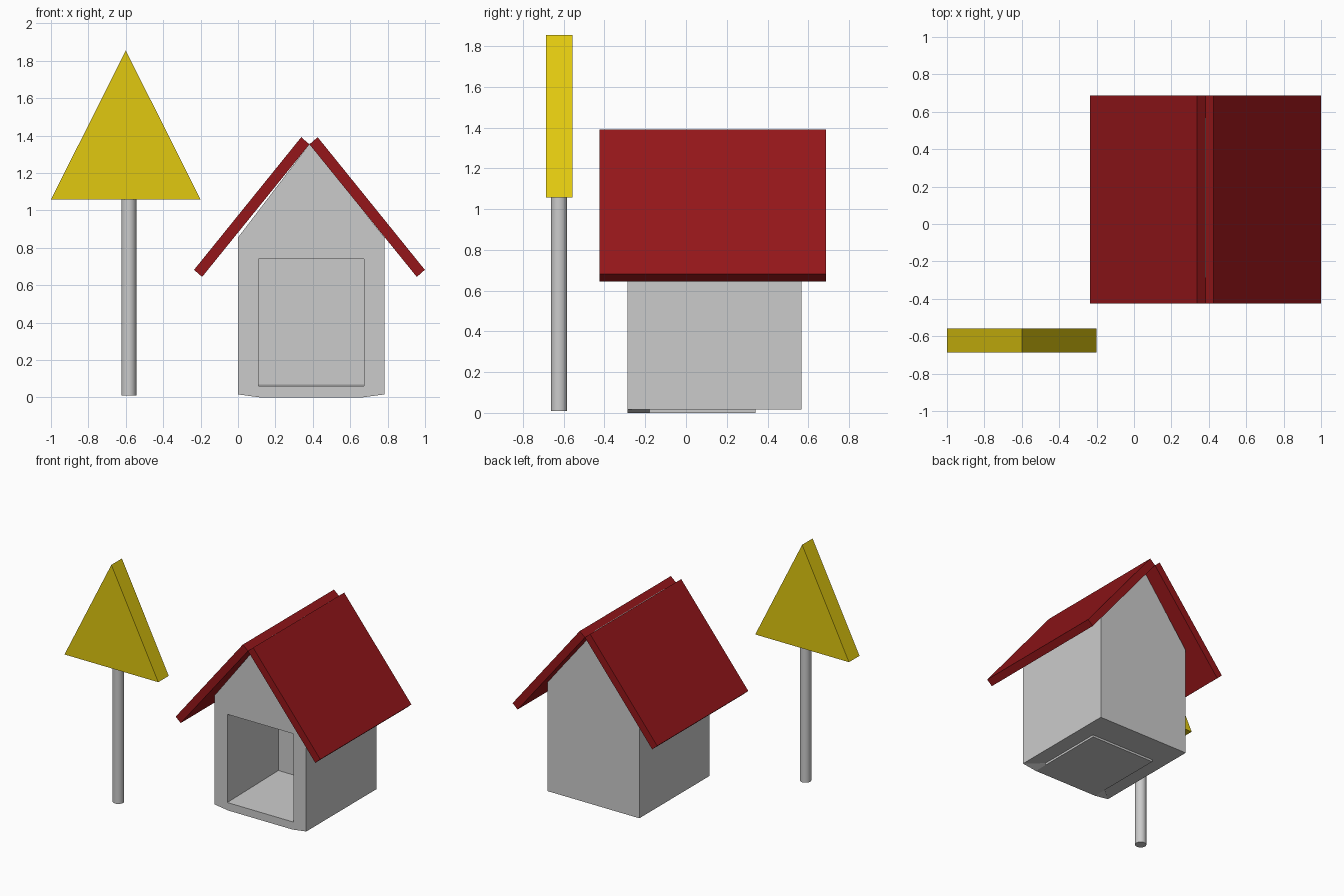
import bpy, bmesh

if "Cube" in bpy.data.objects:
    bpy.data.objects.remove(bpy.data.objects["Cube"])


def material(name, color):
    mat = bpy.data.materials.new(name)
    mat.diffuse_color = (*color, 1)
    mat.use_nodes = True
    mat.node_tree.nodes["Principled BSDF"].inputs["Base Color"].default_value = mat.diffuse_color
    return mat


def loft(name, ring_a, ring_b, mat=None):
    """Closed solid between two matching rings of 3D points."""
    bm = bmesh.new()
    a = [bm.verts.new(p) for p in ring_a]
    b = [bm.verts.new(p) for p in ring_b]
    bm.faces.new(a)
    bm.faces.new(b[::-1])
    n = len(a)
    for i in range(n):
        j = (i + 1) % n
        bm.faces.new((a[i], b[i], b[j], a[j]))
    bmesh.ops.remove_doubles(bm, verts=bm.verts, dist=1e-5)
    bmesh.ops.recalc_face_normals(bm, faces=bm.faces)
    mesh = bpy.data.meshes.new(name)
    bm.to_mesh(mesh)
    bm.free()
    obj = bpy.data.objects.new(name, mesh)
    bpy.context.collection.objects.link(obj)
    if mat:
        mesh.materials.append(mat)
    return obj


def prism_y(name, profile, y0, y1, mat=None):
    """Extrude an (x, z) profile along y."""
    return loft(name, [(x, y0, z) for x, z in profile],
                [(x, y1, z) for x, z in profile], mat)


red = material("roof_red", (0.3, 0.008, 0.01))
yellow = material("sign_yellow", (0.75, 0.58, 0.005))

# House body with gable ends
body = prism_y("house_body", [(0, 0.016), (0.783, 0.016), (0.783, 0.855),
                              (0.384, 1.357), (0, 0.855)], -0.287, 0.568)

# Doorway pocket with a slightly rising floor
pocket = [(-0.4, 0.058), (0.335, 0.069), (0.335, 0.74), (-0.4, 0.74)]
cutter = loft("doorway_cutter", [(0.11, y, z) for y, z in pocket],
              [(0.673, y, z) for y, z in pocket])
cutter.hide_render = True
cut = body.modifiers.new("doorway", "BOOLEAN")
cut.operation = "DIFFERENCE"
cut.solver = "EXACT"
cut.object = cutter
bpy.context.view_layer.objects.active = body
bpy.ops.object.modifier_apply(modifier="doorway")
bpy.data.objects.remove(cutter)

# Base plate under the floor, flaring to the front corners
rear = [(0.665, -0.18), (0.665, 0.342), (0.118, 0.342), (0.118, -0.18)]
bottom = [(0.118, -0.287), (0.665, -0.287)] + rear
top = [(0, -0.287), (0.783, -0.287)] + rear
loft("base_plate", [(x, y, 0) for x, y in bottom],
     [(x, y, 0.016) for x, y in top])

# Two mirrored roof slabs
ridge_x = 0.382
slab = [(0.617, 0.682), (0.574, 0.644), (0, 1.353), (0.044, 1.391)]
for side, label in ((-1, "left"), (1, "right")):
    prism_y(f"roof_{label}", [(ridge_x + side * x, z) for x, z in slab],
            -0.424, 0.686, red)

# Triangular sign board
prism_y("sign_board", [(-1, 1.057), (-0.2, 1.057), (-0.6, 1.855)],
        -0.686, -0.558, yellow)

# Sign pole
bpy.ops.mesh.primitive_cylinder_add(vertices=32, radius=0.04, depth=1.05,
                                    location=(-0.584, -0.623, 0.535))
bpy.context.object.name = "sign_pole"
bpy.ops.object.shade_smooth_by_angle()
